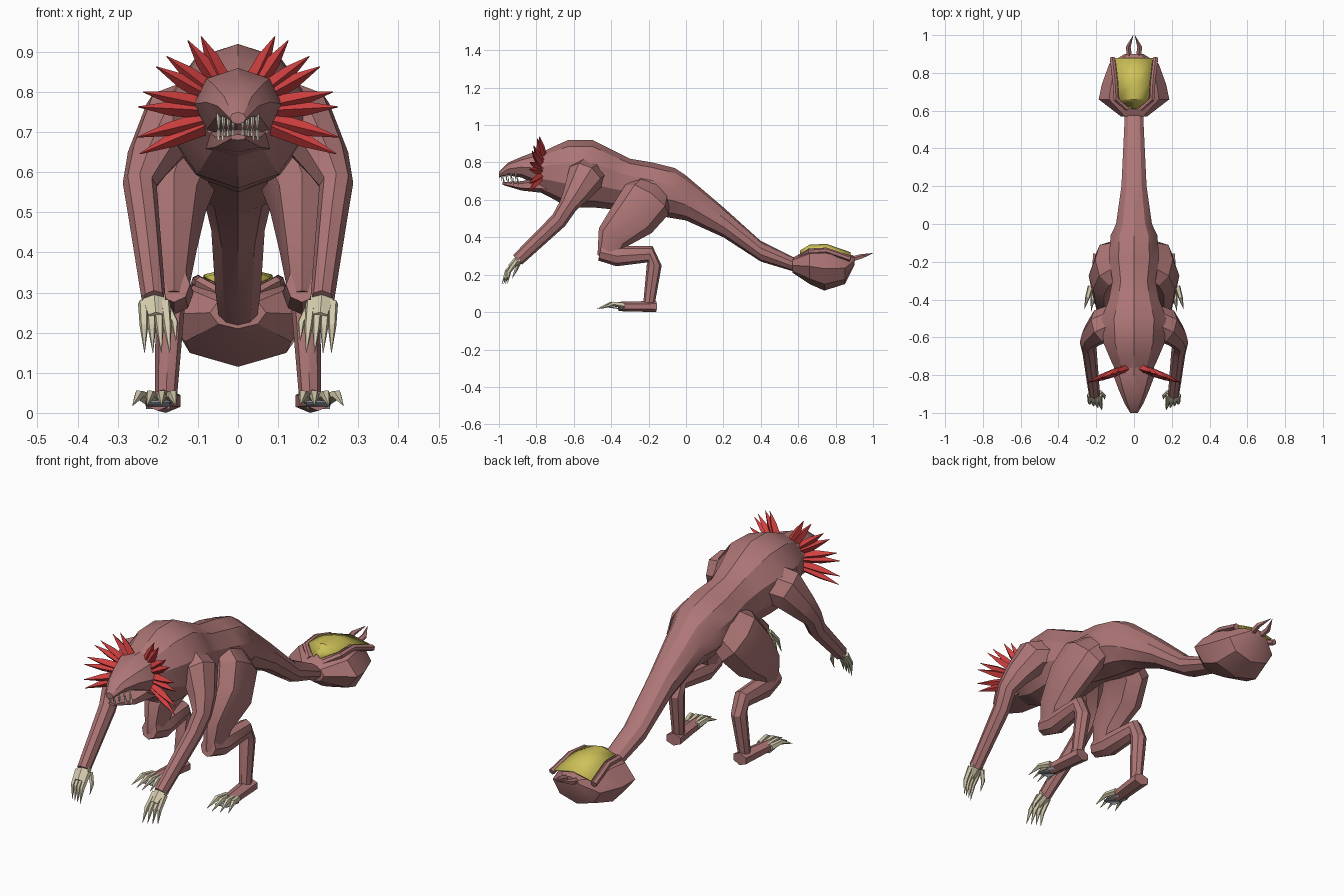
import bpy, bmesh, math
from mathutils import Vector

cube = bpy.data.objects.get("Cube")
if cube:
    bpy.data.objects.remove(cube, do_unlink=True)


def material(name, red, green, blue):
    made = bpy.data.materials.new(name)
    made.use_nodes = True
    colour = (red, green, blue, 1)
    made.diffuse_color = colour
    made.node_tree.nodes["Principled BSDF"].inputs["Base Color"].default_value = colour
    return made


hide = material("dusky_pink_hide", 0.42, 0.18, 0.18)
frill_red = material("frill_red", 0.63, 0.05, 0.05)
yellow = material("bulb_yellow", 0.62, 0.54, 0.1)
ivory = material("claw_ivory", 0.66, 0.6, 0.42)
white = material("tooth_white", 0.8, 0.75, 0.62)
grey = material("sole_grey", 0.25, 0.27, 0.3)
parts = []


def finish(name, mesh_builder, mat, mirror):
    """Turn a bmesh into an object, mirrored to the other side if asked."""
    bmesh.ops.recalc_face_normals(mesh_builder, faces=mesh_builder.faces)
    mesh = bpy.data.meshes.new(name)
    mesh_builder.to_mesh(mesh)
    mesh_builder.free()
    mesh.materials.append(mat)
    part = bpy.data.objects.new(name, mesh)
    bpy.context.collection.objects.link(part)
    if mirror:
        part.modifiers.new("Mirror", "MIRROR").use_mirror_merge = False
    parts.append(part)
    return part


def add_loft(builder, centres, widths, depths, sides, upright=False):
    """Skin elliptical rings along a path; upright rings all face the front."""
    along = (centres[-1] - centres[0]).normalized()
    sideways = abs(along.x) > 0.75
    reference = Vector((0, 1, 0)) if sideways else Vector((1, 0, 0))
    last = len(centres) - 1
    loops = []
    for i, centre in enumerate(centres):
        tangent = (centres[min(i + 1, last)] - centres[max(i - 1, 0)]).normalized()
        if upright:
            tangent = Vector((0, 1, 0))
        across = (reference - tangent * reference.dot(tangent)).normalized()
        up = across.cross(tangent)
        ring = []
        for k in range(sides):
            angle = math.tau * k / sides
            offset = across * widths[i] * math.sin(angle) + up * depths[i] * math.cos(angle)
            ring.append(builder.verts.new(centre + offset))
        loops.append(ring)
    for near, far in zip(loops, loops[1:]):
        for k in range(sides):
            builder.faces.new((near[k - 1], near[k], far[k], far[k - 1]))
    builder.faces.new(loops[0])
    builder.faces.new(loops[-1])


def profile(name, rows, sides=8):
    """Central part from rows of (y, bottom, top, half width)."""
    builder = bmesh.new()
    centres = [Vector((0, y, (low + high) / 2)) for y, low, high, width in rows]
    widths = [row[-1] for row in rows]
    depths = [(high - low) / 2 for y, low, high, width in rows]
    add_loft(builder, centres, widths, depths, sides, upright=True)
    return finish(name, builder, hide, mirror=False)


def limb(name, joints, flatness=1.0, mat=hide, sides=8):
    """Mirrored limb from joints of (x, y, z, radius)."""
    builder = bmesh.new()
    centres = [Vector(joint[:3]) for joint in joints]
    depths = [joint[-1] for joint in joints]
    widths = [depth * flatness for depth in depths]
    add_loft(builder, centres, widths, depths, sides)
    return finish(name, builder, mat, mirror=True)


def spikes(name, pairs, radius, mat, bend=(0, 0, 0), sides=5):
    """Mirrored tapering spikes from base and tip pairs, bent at the middle."""
    builder = bmesh.new()
    for base, tip in pairs:
        base, tip = Vector(base), Vector(tip)
        middle = base.lerp(tip, 0.5) + Vector(bend)
        radii = [radius, radius * 0.8, radius * 0.05]
        add_loft(builder, [base, middle, tip], radii, radii, sides)
    return finish(name, builder, mat, mirror=True)


def plate(name, rows, mat, mirror):
    """Thin sheet stretched between rows of points."""
    builder = bmesh.new()
    grid = [[builder.verts.new(point) for point in row] for row in rows]
    for near, far in zip(grid, grid[1:]):
        for i in range(1, len(near)):
            builder.faces.new((near[i - 1], near[i], far[i], far[i - 1]))
    part = finish(name, builder, mat, mirror)
    part.modifiers.new("Thickness", "SOLIDIFY").thickness = 0.006


# Torso with a narrow waist, running into the tail
profile("body_and_tail", [
    (-0.8, 0.65, 0.84, 0.09),
    (-0.72, 0.61, 0.88, 0.13),
    (-0.63, 0.56, 0.92, 0.17),
    (-0.5, 0.56, 0.92, 0.18),
    (-0.4, 0.55, 0.87, 0.14),
    (-0.3, 0.55, 0.82, 0.12),
    (-0.18, 0.52, 0.8, 0.14),
    (-0.06, 0.5, 0.77, 0.13),
    (0, 0.49, 0.73, 0.1),
    (0.2, 0.4, 0.56, 0.07),
    (0.4, 0.27, 0.38, 0.06),
    (0.6, 0.21, 0.28, 0.05),
], sides=10)

# Head and lower jaw, slightly open at the front
profile("head", [
    (-0.7, 0.68, 0.86, 0.1),
    (-0.8, 0.68, 0.86, 0.11),
    (-0.88, 0.72, 0.83, 0.08),
    (-0.95, 0.73, 0.8, 0.05),
    (-1, 0.72, 0.75, 0.02),
])
profile("lower_jaw", [
    (-0.7, 0.63, 0.74, 0.1),
    (-0.88, 0.65, 0.7, 0.065),
    (-0.98, 0.68, 0.695, 0.02),
], sides=6)

# A few teeth along both jaws
upper_teeth, lower_teeth = [], []
for i in range(4):
    x, y = 0.048 - 0.012 * i, -0.91 - 0.025 * i
    upper_teeth.append([(x, y, 0.75), (x, y, 0.7)])
    lower_teeth.append([(x, y + 0.01, 0.68), (x, y + 0.01, 0.725)])
spikes("upper_teeth", upper_teeth, 0.006, white, sides=4)
spikes("lower_teeth", lower_teeth, 0.005, white, sides=4)

# Frill of spikes, fanned in pairs around the back of the head
fan = []
for i in range(8):
    angle = math.radians(64 - 26 * (i // 2) - 9 * (i % 2))
    reach = 0.21 + 0.008 * i
    ray = Vector((math.cos(angle), -0.36 * math.cos(angle), math.sin(angle)))
    hub = Vector((0, -0.75, 0.75))
    fan.append([hub + ray * 0.09, hub + ray * reach])
spikes("head_frill", fan, 0.022, frill_red, sides=4)

# Front arms
limb("front_arm", [
    (0.05, -0.5, 0.76, 0.1),
    (0.17, -0.54, 0.72, 0.1),
    (0.22, -0.59, 0.63, 0.07),
    (0.245, -0.63, 0.57, 0.05),
    (0.235, -0.68, 0.49, 0.045),
    (0.21, -0.9, 0.28, 0.035),
], flatness=0.85)

# Hands with long claws and a shorter thumb claw
limb("hand", [(0.21, -0.89, 0.285, 0.025), (0.205, -0.94, 0.24, 0.015)], 1.4, ivory, sides=6)
fingers = []
for i in range(4):
    fingers.append([(0.182 + 0.018 * i, -0.905, 0.275),
                    (0.17 + 0.021 * i, -0.985 + 0.01 * i, 0.15)])
spikes("finger_claws", fingers, 0.014, ivory, bend=(0, -0.015, 0.005))
spikes("thumb_claw", [[(0.18, -0.89, 0.27), (0.155, -0.93, 0.18)]], 0.012, ivory,
       bend=(-0.01, 0, 0))

# Hind legs
limb("thigh", [
    (0.05, -0.17, 0.67, 0.1),
    (0.13, -0.21, 0.6, 0.14),
    (0.16, -0.28, 0.51, 0.13),
    (0.16, -0.39, 0.4, 0.09),
    (0.16, -0.42, 0.29, 0.055),
], flatness=0.62)
limb("shin", [
    (0.16, -0.46, 0.32, 0.045),
    (0.16, -0.37, 0.3, 0.055),
    (0.17, -0.19, 0.31, 0.045),
    (0.17, -0.17, 0.25, 0.04),
    (0.18, -0.2, 0.03, 0.03),
], flatness=0.9)

# Feet with spread toe claws and small flat soles
limb("foot", [(0.18, -0.16, 0.03, 0.03), (0.2, -0.36, 0.03, 0.025)], 1.4, sides=6)
toes = []
for i in range(4):
    toes.append([(0.17 + 0.02 * i, -0.33, 0.036),
                 (0.155 + 0.036 * i, -0.475 + 0.012 * abs(i - 1), 0.018)])
spikes("toe_claws", toes, 0.016, ivory, bend=(0, 0, 0.018))
plate("foot_sole", [[(0.17, y, z), (0.23, y, z)]
                    for y, z in ((-0.32, 0.01), (-0.42, 0.025))], grey, mirror=True)

# Bulb at the end of the tail
profile("tail_bulb", [
    (0.57, 0.21, 0.29, 0.07),
    (0.66, 0.15, 0.34, 0.187),
    (0.74, 0.115, 0.35, 0.17),
    (0.85, 0.15, 0.32, 0.13),
    (0.9, 0.25, 0.3, 0.05),
])

# Yellow inside of the bulb, with a raised lip along each edge
opening = [(0.61, 0.02, 0.33), (0.66, 0.08, 0.36), (0.75, 0.085, 0.365), (0.88, 0.1, 0.32)]
plate("bulb_inside", [[(side * width, y, z - 0.02 * abs(side)) for side in (-1, 0, 1)]
                      for y, width, z in opening], yellow, mirror=False)
limb("bulb_lip", [(width + 0.015, y, z - 0.035, 0.015) for y, width, z in opening], sides=6)
spikes("tail_pincer", [[(0.025, 0.88, 0.28), (0.004, 1, 0.315)]], 0.016, hide,
       bend=(0.015, 0, 0))

# Smooth shading with crisp edges
bpy.ops.object.select_all(action="DESELECT")
for part in parts:
    part.select_set(True)
bpy.context.view_layer.objects.active = parts[0]
bpy.ops.object.shade_smooth_by_angle(angle=math.radians(30))
